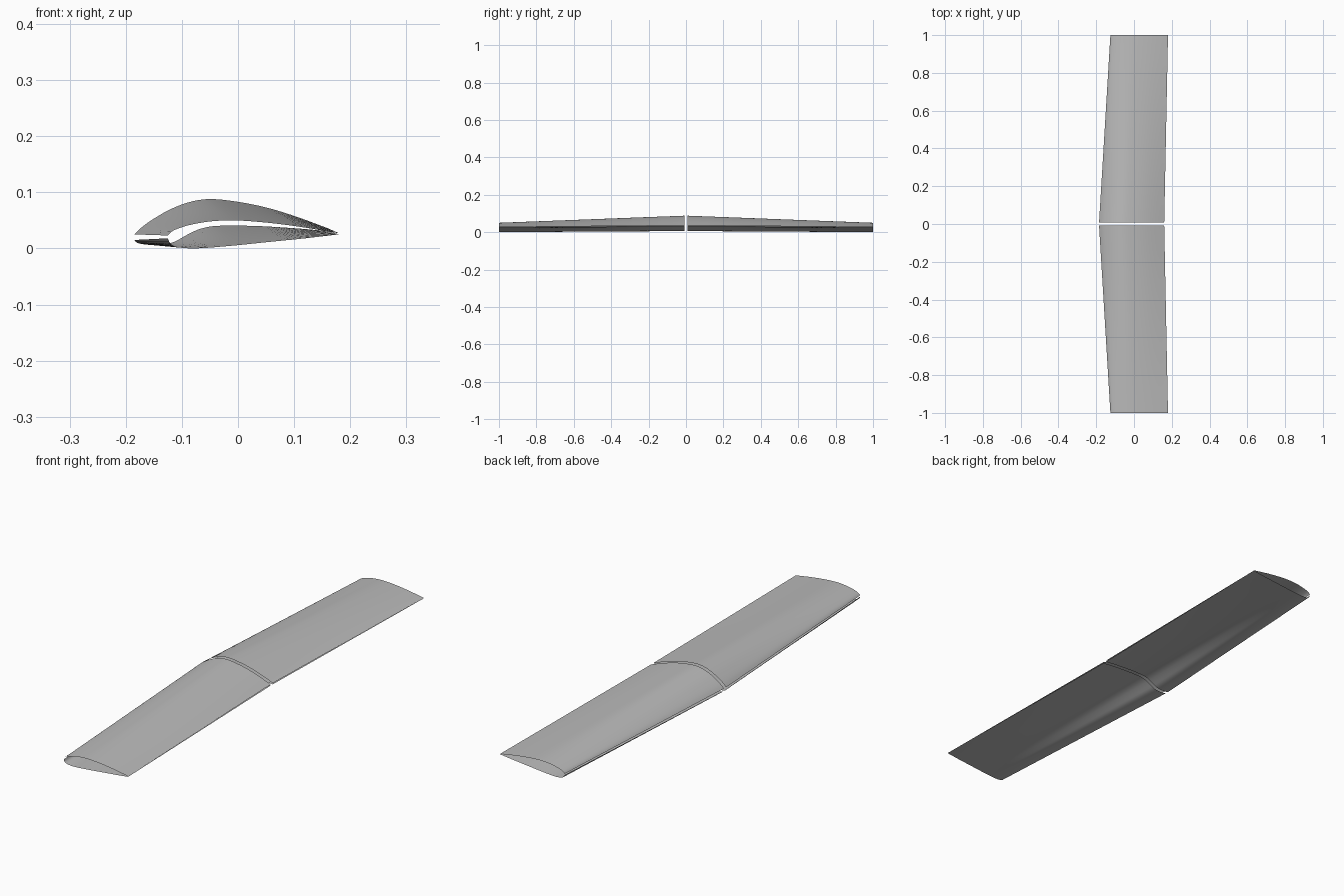
import bpy
import bmesh

cube = bpy.data.objects.get("Cube")
if cube:
    bpy.data.objects.remove(cube, do_unlink=True)

grey = bpy.data.materials.new("light grey")
grey.use_nodes = True
COLOUR = (0.5, 0.5, 0.5, 1)
grey.diffuse_color = COLOUR
grey.node_tree.nodes["Principled BSDF"].inputs["Base Color"].default_value = COLOUR

# Chord profiles from leading to trailing edge, as (x, z)
ROOT_TOP = [(-.185, .025), (-.17, .039), (-.15, .053), (-.12, .070), (-.085, .083), (-.05, .088),
            (0, .083), (.05, .073), (.1, .058), (.16, .036)]
TIP_TOP = [(-.125, .023), (-.118, .030), (-.105, .036), (-.085, .042), (-.05, .048), (-.01, .050),
           (.04, .047), (.1, .040), (.18, .027)]
ROOT_BELLY = [(-.185, .015), (-.18, .010), (-.165, .007), (-.14, .006), (-.115, .011), (-.095, .022),
              (-.07, .034), (-.04, .040), (.03, .040), (.1, .036), (.16, .031)]
TIP_BELLY = [(-.125, .018), (-.121, .009), (-.11, .003), (-.08, 0), (-.02, .004), (.06, .012),
             (.12, .018), (.18, .025)]
ROOT_Y, TIP_Y = 0.007, 1.0
CHORD_STEPS, SPAN_STEPS = 40, 8


def height(profile, x):
    """Smooth cubic interpolation of a profile at x."""
    n = len(profile)

    def slope(i):
        a, b = profile[max(i - 1, 0)], profile[min(i + 1, n - 1)]
        return (b[1] - a[1]) / (b[0] - a[0])

    i = max(k for k in range(n - 1) if k == 0 or profile[k][0] <= x)
    (x0, z0), (x1, z1) = profile[i], profile[i + 1]
    h = x1 - x0
    t = min(max((x - x0) / h, 0), 1)
    s = 1 - t
    return (s * s * (1 + 2 * t) * z0 + t * s * s * h * slope(i)
            + t * t * (3 - 2 * t) * z1 - t * t * s * h * slope(i + 1))


def section(profile):
    """Resample a profile with points gathered near the leading edge."""
    start, end = profile[0][0], profile[-1][0]
    xs = [start + (end - start) * (k / CHORD_STEPS) ** 1.6 for k in range(CHORD_STEPS + 1)]
    return [(x, height(profile, x)) for x in xs]


def skin(name, root, tip, side, facing):
    """Loft an open skin from the root to the tip of one wing half."""
    bm = bmesh.new()
    a, b = section(root), section(tip)
    rows = []
    for j in range(SPAN_STEPS + 1):
        t = j / SPAN_STEPS
        y = side * (ROOT_Y + (TIP_Y - ROOT_Y) * t)
        rows.append([bm.verts.new((p[0] + (q[0] - p[0]) * t, y, p[1] + (q[1] - p[1]) * t))
                     for p, q in zip(a, b)])
    for r, s in zip(rows, rows[1:]):
        for k in range(CHORD_STEPS):
            quad = (r[k], r[k + 1], s[k + 1], s[k])
            bm.faces.new(quad if side * facing > 0 else quad[::-1])
    mesh = bpy.data.meshes.new(name)
    bm.to_mesh(mesh)
    bm.free()
    mesh.materials.append(grey)
    mesh.shade_smooth()
    obj = bpy.data.objects.new(name, mesh)
    bpy.context.collection.objects.link(obj)


# Two wing halves, each with separate upper and lower skins
for label, side in (("front", -1), ("rear", 1)):
    skin(label + "_wing_upper_skin", ROOT_TOP, TIP_TOP, side, 1)
    skin(label + "_wing_lower_skin", ROOT_BELLY, TIP_BELLY, side, -1)
